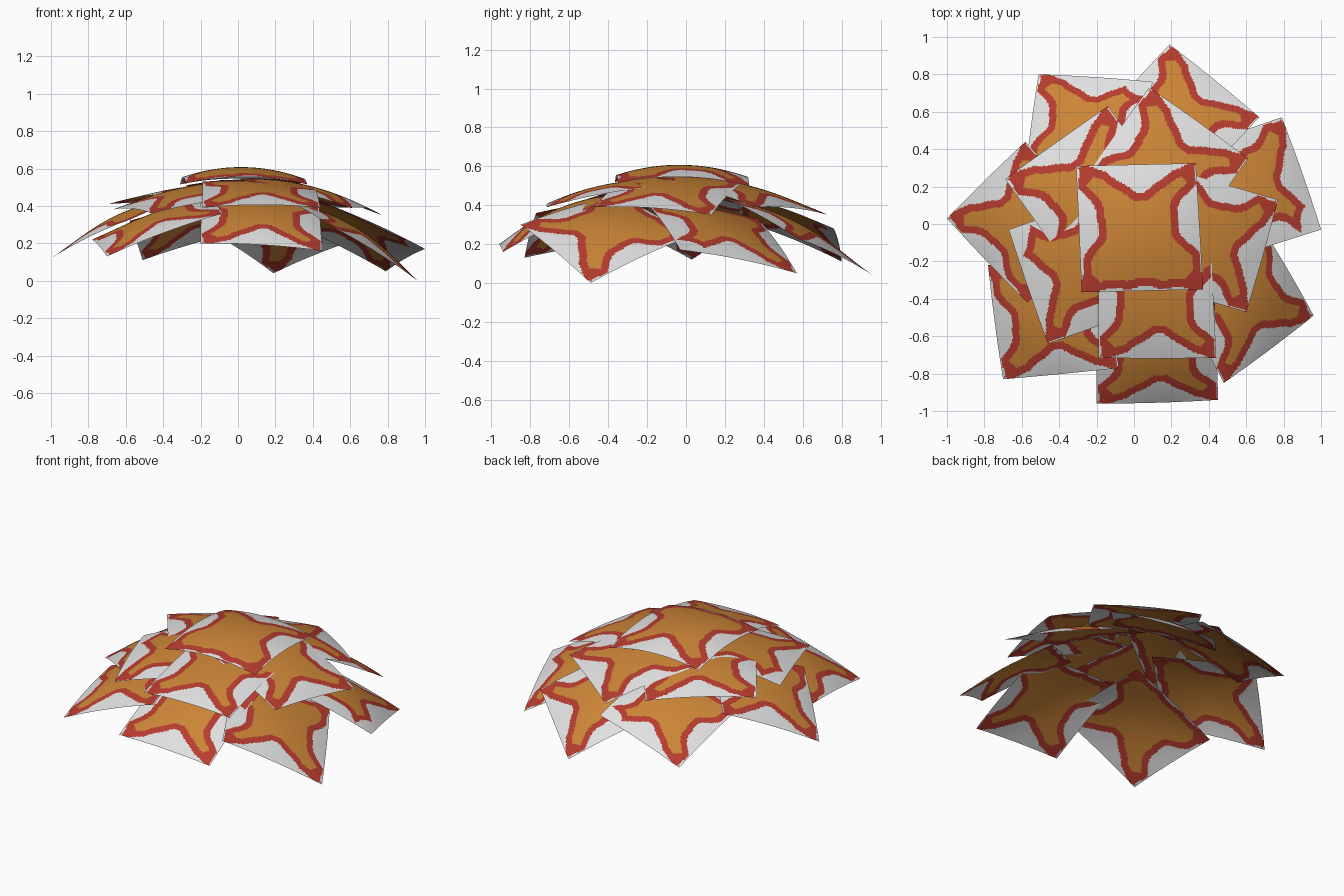
import bpy, math
from mathutils import Vector

if "Cube" in bpy.data.objects:
    bpy.data.objects.remove(bpy.data.objects["Cube"])

def material(name, rgb):
    m = bpy.data.materials.new(name)
    m.diffuse_color = (*rgb, 1)
    m.use_nodes = True
    m.node_tree.nodes["Principled BSDF"].inputs["Base Color"].default_value = m.diffuse_color
    return m

MATS = [material("pale_grey", (0.75, 0.75, 0.75)),
        material("leaf_red", (0.47, 0.045, 0.028)),
        material("leaf_orange", (0.60, 0.235, 0.038))]
N = 80  # grid cells along each card side

def bay(t, depth):
    """Depth of the pale bay at position t along a card side."""
    wide = 0.08 * max(0, 1 - (t / 0.92) ** 2)
    if abs(t) >= 0.56:
        return wide
    return wide + depth * math.cos(t / 0.56 * math.pi / 2) ** 0.9

def is_pale(u, v, cuts):
    r = 0.03 * math.sin(11 * u + 1) + 0.03 * math.sin(12 * v)
    for d, t, depth in ((1 + v, u - .04, .36), (1 + u, v + .08, .26),
                        (1 - u, v + .12, .26), (1 - v, u, .0)):
        if d < bay(t, depth) + r * 0.8:
            return True
    return any(math.hypot(u - a, v - b) < 0.42 + r for a, b in cuts)

def leaf_pattern(cuts):
    """Pale surround, red rim of even width, orange middle."""
    mid = [(2 * i + 1) / N - 1 for i in range(N)]
    pale = [[is_pale(u, v, cuts) for u in mid] for v in mid]
    rad = 0.135 * N / 2
    n = int(rad) + 1
    near = [(a, b) for a in range(-n, n + 1) for b in range(-n, n + 1) if a * a + b * b <= rad * rad]
    out = []
    for j in range(N):
        for i in range(N):
            if pale[j][i]:
                out.append(0)
            elif abs(mid[i]) + abs(mid[j]) > 1.53 or max(abs(mid[i]), abs(mid[j])) > 0.93 or any(
                    0 <= i + a < N and 0 <= j + b < N and pale[j + b][i + a] for a, b in near):
                out.append(1)
            else:
                out.append(2)
    return out

PATTERNS = {}

def card(name, p0, p1, p2, p3, bulge=0.05, edge=0.3, cuts=()):
    """Bowed square card: p0 is a corner, p1 and p2 its neighbours, p3 opposite."""
    p0, p1, p2, p3 = map(Vector, (p0, p1, p2, p3))
    normal = (p1 - p0).cross(p2 - p0).normalized()
    flip = normal.z < 0
    if flip:
        normal.negate()
    verts, faces = [], []
    for j in range(N + 1):
        for i in range(N + 1):
            a, b = i / N, j / N
            u, v = 1 - (2 * a - 1) ** 2, 1 - (2 * b - 1) ** 2
            p = p0.lerp(p1, a).lerp(p2.lerp(p3, a), b)
            verts.append(p + normal * bulge * (edge * (u + v) + (1 - 2 * edge) * u * v))
    for j in range(N):
        for i in range(N):
            k = j * (N + 1) + i
            f = (k, k + 1, k + N + 2, k + N + 1)
            faces.append(f[::-1] if flip else f)
    if cuts not in PATTERNS:
        PATTERNS[cuts] = leaf_pattern(cuts)
    me = bpy.data.meshes.new(name)
    me.from_pydata(verts, [], faces)
    for m in MATS:
        me.materials.append(m)
    for poly, c in zip(me.polygons, PATTERNS[cuts]):
        poly.material_index = c
        poly.use_smooth = True
    ob = bpy.data.objects.new(name, me)
    bpy.context.collection.objects.link(ob)

# Crown card
card("crown_leaf", (-.31, .31, .515), (.33, .325, .50), (-.28, -.365, .52), (.37, -.35, .515), 0.095, 0.4)

# Middle ring: two outer corners, then the two inner corners; optional pale corner
MIDDLE = [((-.19, -.715, .39), (.44, -.715, .39), (-.19, -.08, .53), (.41, -.10, .50), ()),
          ((-.67, -.03, .38), (-.46, -.64, .36), (-.08, .18, .54), (.13, -.43, .45), ((-1, -1),)),
          ((-.69, .24, .41), (-.14, .63, .39), (-.33, -.26, .46), (.22, .13, .53), ()),
          ((.08, .73, .35), (.61, .35, .39), (-.28, .22, .51), (.25, -.16, .54), ()),
          ((.77, .13, .35), (.60, -.47, .39), (.17, .30, .52), (.0, -.30, .54), ())]
for n, c in enumerate(MIDDLE):
    card(f"middle_leaf_{n + 1}", *c[:4], bulge=0.055, cuts=c[4])

# Outer ring: lowest corner, its two neighbours, then the hidden inner corner
P1 = ((1, -1),)
OUTER = [((-.20, -.96, .20), (.45, -.94, .16), (-.20, -.40, .45), (.43, -.38, .43), ()),
         ((-.70, -.83, .13), (-.08, -.77, .36), (-.78, -.22, .22), (-.16, -.16, .45), ()),
         ((-1.0, .03, .12), (-.58, .44, .35), (-.57, -.42, .33), (-.15, -.01, .47), ()),
         ((-.51, .80, .11), (.10, .76, .28), (-.58, .28, .32), (.03, .25, .45), P1),
         ((.19, .96, .04), (.67, .57, .23), (-.20, .53, .29), (.28, .14, .46), ()),
         ((.79, .57, .05), (1.0, -.03, .17), (.22, .37, .33), (.42, -.22, .43), P1),
         ((.96, -.49, .0), (.48, -.85, .30), (.66, .02, .24), (.20, -.35, .45), ())]
for n, c in enumerate(OUTER):
    card(f"outer_leaf_{n + 1}", *c[:4], bulge=0.06, edge=0.22, cuts=c[4])
